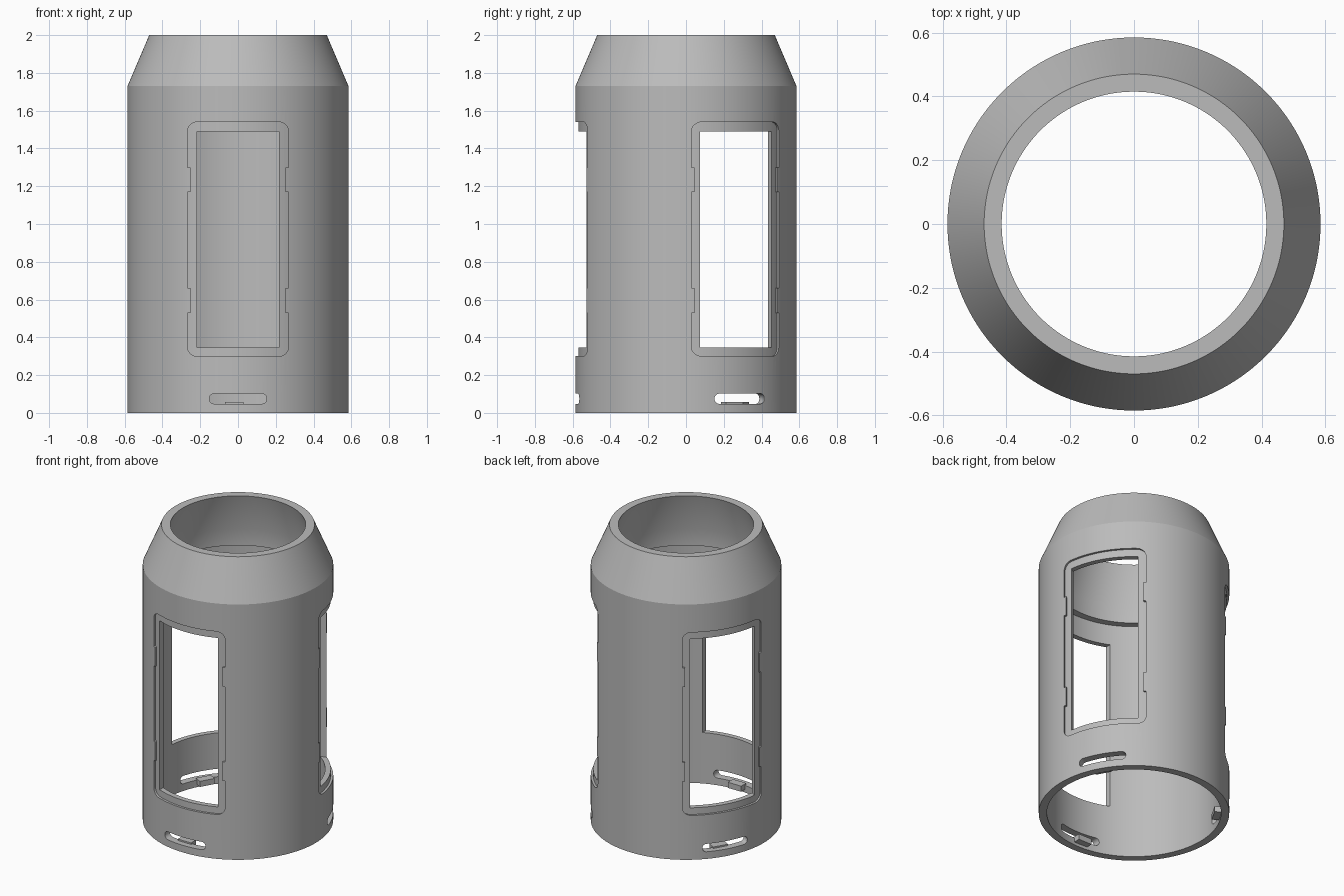
import bpy, bmesh, math
from mathutils import Matrix

cube = bpy.data.objects.get("Cube")
if cube:
    bpy.data.objects.remove(cube, do_unlink=True)

grey = bpy.data.materials.new("plain_grey")
grey.use_nodes = True
grey.diffuse_color = (0.5, 0.5, 0.5, 1)
grey.node_tree.nodes["Principled BSDF"].inputs["Base Color"].default_value = (0.5, 0.5, 0.5, 1)

R_OUT, R_IN, R_FLOOR = 0.585, 0.535, 0.57
TURNS = [math.radians(a) for a in (0, 120, 240)]
cutters = []


def make_object(name, bm):
    bmesh.ops.recalc_face_normals(bm, faces=bm.faces[:])
    mesh = bpy.data.meshes.new(name)
    bm.to_mesh(mesh)
    bm.free()
    mesh.materials.append(grey)
    ob = bpy.data.objects.new(name, mesh)
    bpy.context.collection.objects.link(ob)
    return ob


def lathe(name, profile, steps=144):
    """Spin a closed (radius, height) loop around the z axis."""
    bm = bmesh.new()
    rings = []
    for i in range(steps):
        a = 2 * math.pi * i / steps
        rings.append([bm.verts.new((r * math.cos(a), r * math.sin(a), z)) for r, z in profile])
    n = len(profile)
    for i in range(steps):
        p, q = rings[i], rings[(i + 1) % steps]
        for j in range(n):
            k = (j + 1) % n
            bm.faces.new((p[j], q[j], q[k], p[k]))
    return make_object(name, bm)


def prism(name, outline, y0, y1, turn):
    """Extrude an (x, z) outline along y, then turn it around z."""
    bm = bmesh.new()
    face = bm.faces.new([bm.verts.new((x, y0, z)) for x, z in outline])
    out = bmesh.ops.extrude_face_region(bm, geom=[face])
    verts = [v for v in out["geom"] if isinstance(v, bmesh.types.BMVert)]
    bmesh.ops.translate(bm, verts=verts, vec=(0, y1 - y0, 0))
    bmesh.ops.transform(bm, matrix=Matrix.Rotation(turn, 4, 'Z'), verts=bm.verts[:])
    return make_object(name, bm)


def rounded(x, z0, z1, r, steps=8):
    """Corner arcs of a rounded rectangle, anticlockwise from lower right."""
    pts = []
    for cx, cz, start in ((x - r, z0 + r, -90), (x - r, z1 - r, 0),
                          (r - x, z1 - r, 90), (r - x, z0 + r, 180)):
        for i in range(steps + 1):
            a = math.radians(start + 90 * i / steps)
            pts.append((cx + r * math.cos(a), cz + r * math.sin(a)))
    return pts


def rect(x0, x1, z0, z1):
    return [(x0, z0), (x1, z0), (x1, z1), (x0, z1)]


def frame_outline():
    """Rounded frame with two shallow tabs stepping in on each side."""
    pts = rounded(0.267, 0.30, 1.54, 0.05)
    side, tab = 0.267, 0.252
    steps = []
    for z0, z1 in ((0.53, 0.66), (1.17, 1.30)):
        steps += [(side, z0), (tab, z0), (tab, z1), (side, z1)]
    left = [(-x, z) for x, z in reversed(steps)]
    return pts[:9] + steps + pts[9:27] + left + pts[27:]


def boolean(ob, cutter, operation='DIFFERENCE'):
    mod = ob.modifiers.new(cutter.name, 'BOOLEAN')
    mod.operation = operation
    mod.solver = 'EXACT'
    mod.object = cutter


def bake(ob):
    bpy.context.view_layer.update()
    deps = bpy.context.evaluated_depsgraph_get()
    mesh = bpy.data.meshes.new_from_object(ob.evaluated_get(deps))
    ob.modifiers.clear()
    ob.data = mesh


# Hollow shell: straight wall, tapered shoulder and an inner ledge
shell = lathe("shell", [(R_OUT, 0), (R_OUT, 1.73), (0.47, 2), (0.415, 2),
                        (0.49, 1.74), (0.49, 1.63), (R_IN, 1.63), (R_IN, 0)])

# Core that limits how deep the window frames are sunk
bm = bmesh.new()
bmesh.ops.create_cone(bm, cap_ends=True, segments=144, radius1=R_FLOOR,
                      radius2=R_FLOOR, depth=6)
core = make_object("frame_floor_cutter", bm)
cutters.append(core)

# Sunken frame, window opening and vent slot, three times around
for i, turn in enumerate(TURNS):
    frame = prism(f"frame_cutter_{i}", frame_outline(), -0.8, -0.3, turn)
    boolean(frame, core)
    bake(frame)
    window = prism(f"window_cutter_{i}", rect(-0.218, 0.218, 0.345, 1.49), -0.8, -0.3, turn)
    slot = prism(f"slot_cutter_{i}", rounded(0.152, 0.048, 0.102, 0.026), -0.8, -0.3, turn)
    for cutter in (frame, window, slot):
        boolean(shell, cutter)
        cutters.append(cutter)

bake(shell)
for cutter in cutters:
    bpy.data.objects.remove(cutter, do_unlink=True)

# Small catch on the inside below each slot
for i, turn in enumerate(TURNS):
    prism(f"catch_{i + 1}", rect(-0.07, 0.03, 0.02, 0.058), -0.545, -0.49, turn)

# Smooth walls with crisp edges
bpy.ops.object.select_all(action='DESELECT')
shell.select_set(True)
bpy.context.view_layer.objects.active = shell
bpy.ops.object.shade_smooth_by_angle(angle=math.radians(20))
